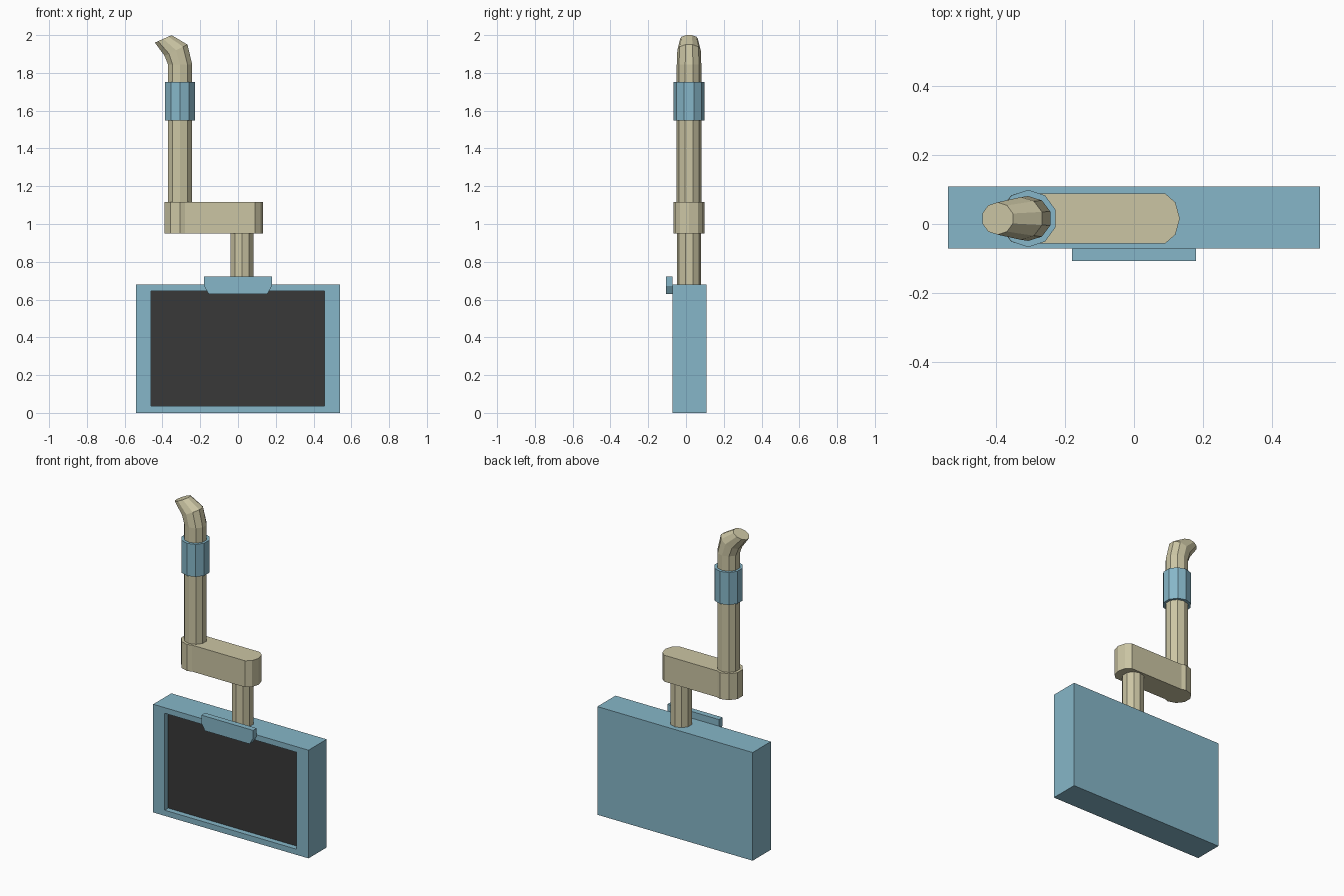
import bpy, bmesh
from math import sin, cos, pi, radians

if "Cube" in bpy.data.objects:
    bpy.data.objects.remove(bpy.data.objects["Cube"])


def material(name, rgb):
    m = bpy.data.materials.new(name)
    m.diffuse_color = (*rgb, 1)
    m.use_nodes = True
    m.node_tree.nodes["Principled BSDF"].inputs["Base Color"].default_value = m.diffuse_color
    return m


BLUE = material("blue", (0.24, 0.47, 0.58))
TAN = material("tan", (0.60, 0.56, 0.37))
DARK = material("dark", (0.04, 0.04, 0.04))


def finish(name, bm, *mats):
    bmesh.ops.recalc_face_normals(bm, faces=bm.faces)
    me = bpy.data.meshes.new(name)
    bm.to_mesh(me)
    bm.free()
    for m in mats:
        me.materials.append(m)
    ob = bpy.data.objects.new(name, me)
    bpy.context.collection.objects.link(ob)
    return ob


def loft(name, rings, mat):
    """Skin a list of matching point loops and cap both ends."""
    bm = bmesh.new()
    loops = [[bm.verts.new(p) for p in ring] for ring in rings]
    n = len(loops[0])
    for a, b in zip(loops, loops[1:]):
        for i in range(n):
            j = (i + 1) % n
            bm.faces.new((a[i], a[j], b[j], b[i]))
    bm.faces.new(loops[0])
    bm.faces.new(loops[-1])
    return finish(name, bm, mat)


CY = 0.016  # common depth of the pipe axis


def ring(x, z, ru, rv, tilt=0, n=10):
    t = radians(tilt)
    pts = []
    for i in range(n):
        a = pi / 2 + 2 * pi * i / n
        u, v = ru * cos(a), rv * sin(a)
        pts.append((x + u * cos(t), CY + v, z + u * sin(t)))
    return pts


def tube(name, x, r, z0, z1, mat):
    return loft(name, [ring(x, z0, r, r), ring(x, z1, r, r)], mat)


# Display housing with a recessed dark screen
bm = bmesh.new()
bmesh.ops.create_cube(bm, size=1)
for v in bm.verts:
    v.co = (v.co.x * 1.08, 0.019 + v.co.y * 0.18, (v.co.z + 0.5) * 0.68)
front = min(bm.faces, key=lambda f: f.calc_center_median().y)
bmesh.ops.inset_region(bm, faces=[front], thickness=0.05)
for v in front.verts:
    v.co.x = 0.457 if v.co.x > 0 else -0.46
rim = bmesh.ops.extrude_face_region(bm, geom=[front])
bmesh.ops.delete(bm, geom=[f for f in [front] if f.is_valid], context='FACES_ONLY')
for g in rim["geom"]:
    if isinstance(g, bmesh.types.BMVert):
        g.co.y += 0.035
    elif isinstance(g, bmesh.types.BMFace):
        g.material_index = 1
finish("display_housing", bm, BLUE, DARK)

# Chamfered tab over the top of the screen
tab = [(-0.18, 0.722), (0.18, 0.722), (0.18, 0.672),
       (0.155, 0.63), (-0.155, 0.63), (-0.18, 0.672)]
loft("top_tab", [[(x, y, z) for x, z in tab] for y in (-0.107, -0.071)], BLUE)

# Pipes and collar
tube("lower_pipe", 0.021, 0.064, 0.68, 0.952, TAN)
tube("pipe_collar", -0.307, 0.083, 1.548, 1.752, BLUE)
loft("upper_pipe", [ring(-0.307, 1.115, 0.0675, 0.065),
                    ring(-0.307, 1.845, 0.0675, 0.065),
                    ring(-0.328, 1.92, 0.071, 0.062, 26),
                    ring(-0.396, 1.98, 0.051, 0.047, 24)], TAN)

# Offset arm with faceted round ends
half = [(0.133, 0), (0.12, 0.047), (0.09, 0.073), (-0.28, 0.073),
        (-0.307, 0.083), (-0.357, 0.067), (-0.388, 0.026)]
outline = half + [(x, -y) for x, y in reversed(half[1:])]
loft("offset_arm", [[(x, CY + y, z) for x, y in outline] for z in (0.95, 1.116)], TAN)
